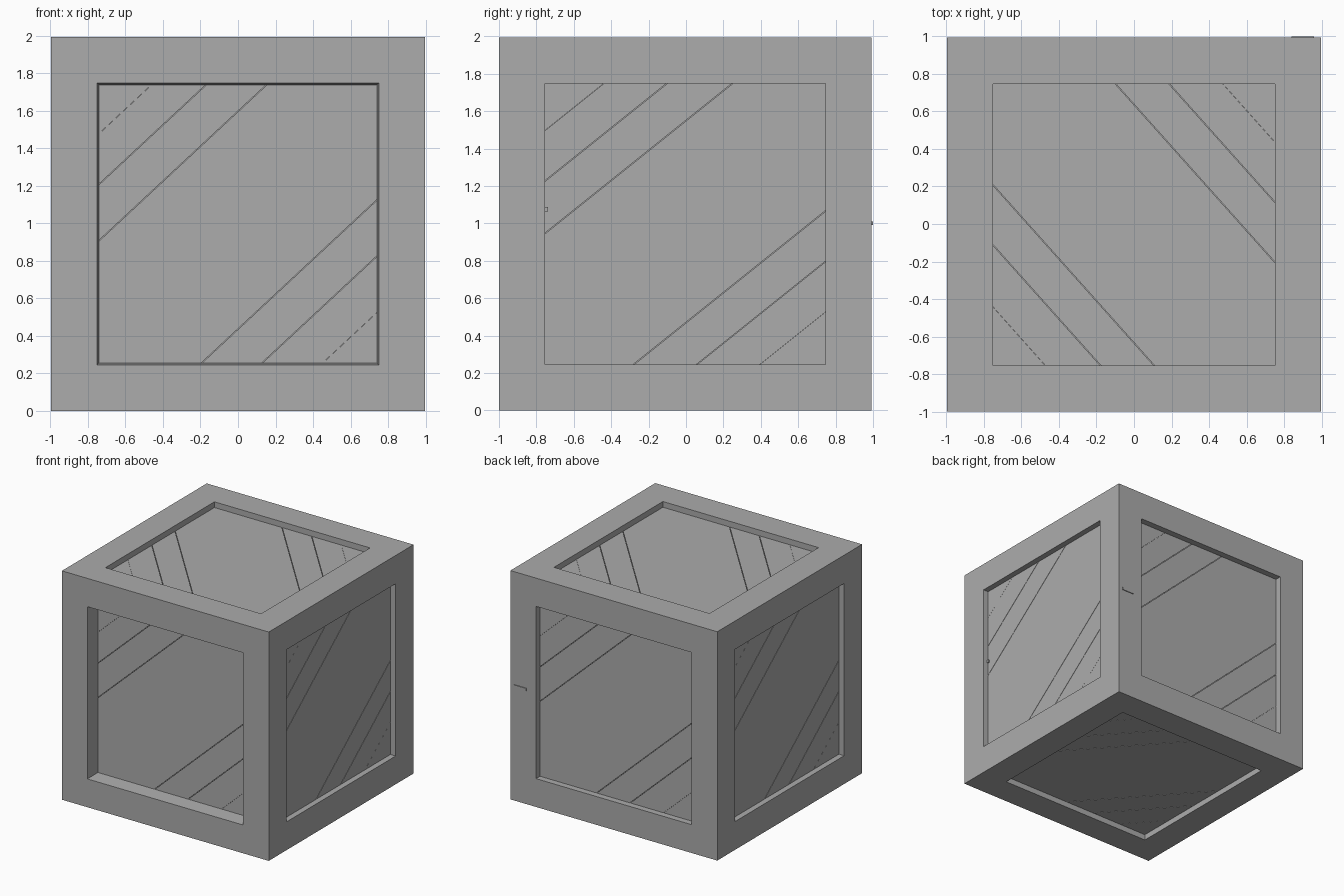
import bpy, bmesh
from math import radians
from mathutils import Matrix, Vector

cube = bpy.data.objects.get("Cube")
if cube:
    bpy.data.objects.remove(cube, do_unlink=True)

COLOUR = (0.412, 0.412, 0.412, 1)
grey = bpy.data.materials.new("plain_grey")
grey.use_nodes = True
grey.diffuse_color = COLOUR
grey.node_tree.nodes["Principled BSDF"].inputs["Base Color"].default_value = COLOUR

HALF, OPENING, BOARD = 0.9965, 0.75, 0.012


def add_object(name, bm):
    bmesh.ops.recalc_face_normals(bm, faces=bm.faces)
    mesh = bpy.data.meshes.new(name)
    bm.to_mesh(mesh)
    bm.free()
    mesh.materials.append(grey)
    obj = bpy.data.objects.new(name, mesh)
    bpy.context.collection.objects.link(obj)


def add_box(name, centre, size):
    bm = bmesh.new()
    bmesh.ops.create_cube(bm, size=1, matrix=Matrix.Translation(centre)
                          @ Matrix.Diagonal((*size, 1)))
    add_object(name, bm)


def turn(x_deg, z_deg):
    return Matrix.Rotation(radians(z_deg), 4, 'Z') @ Matrix.Rotation(radians(x_deg), 4, 'X')


# Each side: orientation, recess depth, wall slant, board slope, seam offsets
FRONT_SEAMS = (-1.16, -0.86, -0.56, 0.60, 0.90, 1.17)
SIDE_SEAMS = (-1.07, -0.80, -0.53, 0.55, 0.83, 1.10)
TOP_SEAMS = (-1.28, -0.95, -0.63, 0.64, 0.96, 1.28)
SIDES = {
    "front": (turn(90, 0), 0.13, 0.01, 0.93, FRONT_SEAMS),
    "right": (turn(90, 90), 0.05, 0, 0.80, SIDE_SEAMS),
    "back": (turn(90, 180), 0.055, 0, 0.93, FRONT_SEAMS),
    "left": (turn(90, 270), 0.05, 0, 0.80, SIDE_SEAMS),
    "top": (turn(0, 0), 0.05, 0, -1.12, TOP_SEAMS),
    "bottom": (turn(180, 0), 0.05, 0, 1.12, TOP_SEAMS),
}
PLACE = Matrix.Translation((0, HALF - 1, HALF))

# Frame: a cube with a recessed square opening in each side
bm = bmesh.new()
bmesh.ops.create_cube(bm, size=2 * HALF, matrix=PLACE)
panels = list(bm.faces)
bmesh.ops.inset_individual(bm, faces=panels, thickness=HALF - OPENING, use_even_offset=True)
for face in panels:
    for rot, depth, slant, slope, seams in SIDES.values():
        if face.normal.dot(rot @ Vector((0, 0, 1))) > 0.9:
            bmesh.ops.inset_individual(bm, faces=[face], thickness=slant,
                                       depth=-(depth + BOARD * 0.9), use_even_offset=True)
            break
add_object("crate_frame", bm)


# Diagonal boards: a square sheet cut along sloping seams, then thickened
def add_boards(name, rot, depth, slant, slope, seams):
    bm = bmesh.new()
    bmesh.ops.create_grid(bm, x_segments=1, y_segments=1, size=OPENING - slant + 0.001)
    across = Vector((-slope, 1, 0)).normalized()
    gaps = []
    for offset in seams:
        centre = Vector((0, offset, 0)).dot(across)
        half_gap = 0.0005 if abs(offset) > 1 else 0.0018
        gaps.append((centre, half_gap))
        for edge in (centre - half_gap, centre + half_gap):
            bmesh.ops.bisect_plane(bm, geom=bm.verts[:] + bm.edges[:] + bm.faces[:],
                                   plane_co=across * edge, plane_no=across, dist=1e-6)
    cut = [f for f in bm.faces
           if any(abs(f.calc_center_median().dot(across) - c) < g for c, g in gaps)]
    bmesh.ops.delete(bm, geom=cut, context='FACES')
    made = bmesh.ops.extrude_face_region(bm, geom=bm.faces[:])["geom"]
    verts = [v for v in made if isinstance(v, bmesh.types.BMVert)]
    bmesh.ops.translate(bm, verts=verts, vec=(0, 0, BOARD))
    bm.transform(PLACE @ rot @ Matrix.Translation((0, 0, HALF - depth - BOARD)))
    add_object(name, bm)


for side, spec in SIDES.items():
    add_boards(side + "_boards", *spec)

# Thin catch plate on the back, small peg in the right recess
add_box("back_catch", (0.9, 0.9955, 1.0), (0.12, 0.009, 0.02))
add_box("right_peg", (0.95, -0.748, 1.075), (0.015, 0.02, 0.025))
